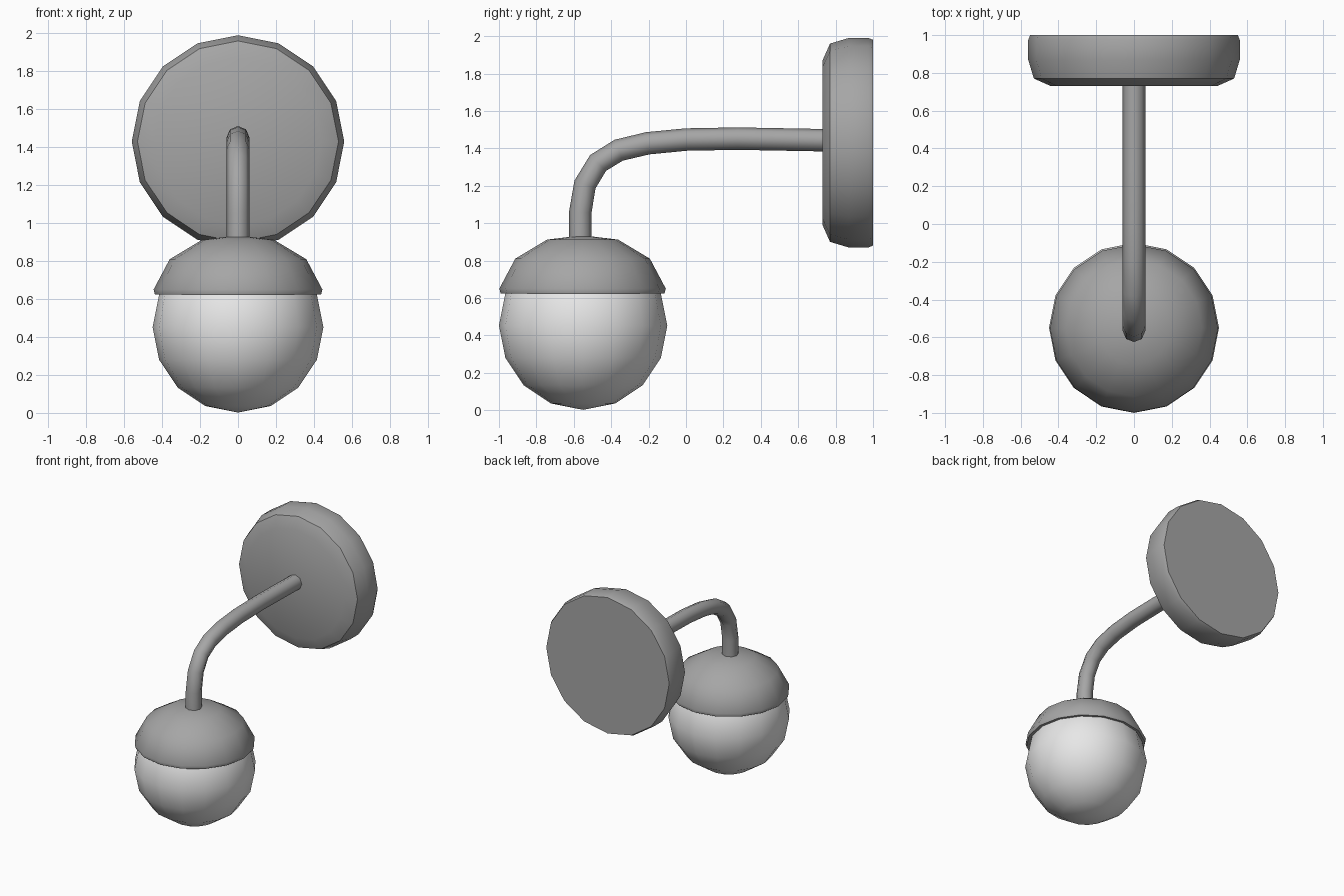
import bpy, bmesh, math
from mathutils import Vector, Matrix

if "Cube" in bpy.data.objects:
    bpy.data.objects.remove(bpy.data.objects["Cube"])


def material(name, value):
    m = bpy.data.materials.new(name)
    m.diffuse_color = (value, value, value, 1)
    m.use_nodes = True
    m.node_tree.nodes["Principled BSDF"].inputs["Base Color"].default_value = m.diffuse_color
    return m


metal = material("grey metal", 0.38)
glass = material("white glass", 0.8)


def finish(name, bm, mat, angle):
    bmesh.ops.remove_doubles(bm, verts=bm.verts, dist=1e-4)
    bmesh.ops.recalc_face_normals(bm, faces=bm.faces)
    me = bpy.data.meshes.new(name)
    bm.to_mesh(me)
    bm.free()
    me.materials.append(mat)
    ob = bpy.data.objects.new(name, me)
    bpy.context.collection.objects.link(ob)
    bpy.ops.object.select_all(action='DESELECT')
    ob.select_set(True)
    bpy.context.view_layer.objects.active = ob
    bpy.ops.object.shade_smooth_by_angle(angle=math.radians(angle))
    return ob


def skin(bm, rings):
    for a, b in zip(rings, rings[1:]):
        n = len(a)
        for i in range(n):
            j = (i + 1) % n
            bm.faces.new((a[i], a[j], b[j], b[i]))


def lathe(name, profile, matrix, mat, angle=50, n=16):
    """Spin (radius, height) points about the local z axis."""
    bm = bmesh.new()
    rings = [[bm.verts.new(matrix @ Vector((r * math.cos(2 * math.pi * i / n),
                                            r * math.sin(2 * math.pi * i / n), h)))
              for i in range(n)] for r, h in profile]
    skin(bm, rings)
    # collapse pole rings cleanly
    bmesh.ops.dissolve_degenerate(bm, dist=1e-5, edges=bm.edges)
    return finish(name, bm, mat, angle)


# Wall plate: rounded disc facing the front
plate = [(0, 0), (0.55, 0), (0.56, 0.025), (0.56, 0.13),
         (0.53, 0.23), (0.44, 0.27), (0, 0.27)]
lathe("wall_plate", plate,
      Matrix.Translation((0, 1.0, 1.43)) @ Matrix.Rotation(math.pi / 2, 4, 'X'), metal, 47)

# Glass globe
globe = [(0.45 * math.sin(math.pi * k / 8), -0.45 * math.cos(math.pi * k / 8))
         for k in range(9)]
lathe("glass_globe", globe, Matrix.Translation((0, -0.55, 0.452)), glass)

# Domed cap with a thin rim, hollow underneath
cap = [(0, 0.935), (0.19, 0.912), (0.36, 0.81), (0.445, 0.65), (0.438, 0.624),
       (0.415, 0.624), (0.415, 0.65), (0.335, 0.79), (0.18, 0.885), (0, 0.91)]
lathe("lamp_cap", cap, Matrix.Translation((0, -0.553, 0)), metal)

# Bent arm: octagonal tube swept along a path in the y-z plane
path = [Vector((0, y, z)) for y, z in (
    (-0.565, 0.88), (-0.565, 1.06), (-0.54, 1.207), (-0.47, 1.322), (-0.36, 1.39),
    (-0.205, 1.427), (0, 1.447), (0.275, 1.452), (0.76, 1.443))]
bm = bmesh.new()
rings = []
for k, p in enumerate(path):
    t = (path[min(k + 1, len(path) - 1)] - path[max(k - 1, 0)]).normalized()
    if k == 0:
        t = Vector((0, 0, 1))
    side = Vector((1, 0, 0))
    up = side.cross(t)
    rings.append([bm.verts.new(p + 0.06 * (math.cos(a) * side + math.sin(a) * up))
                  for a in (math.pi * i / 4 for i in range(8))])
skin(bm, rings)
bm.faces.new(rings[0])
bm.faces.new(rings[-1])
finish("arm", bm, metal, 50)
